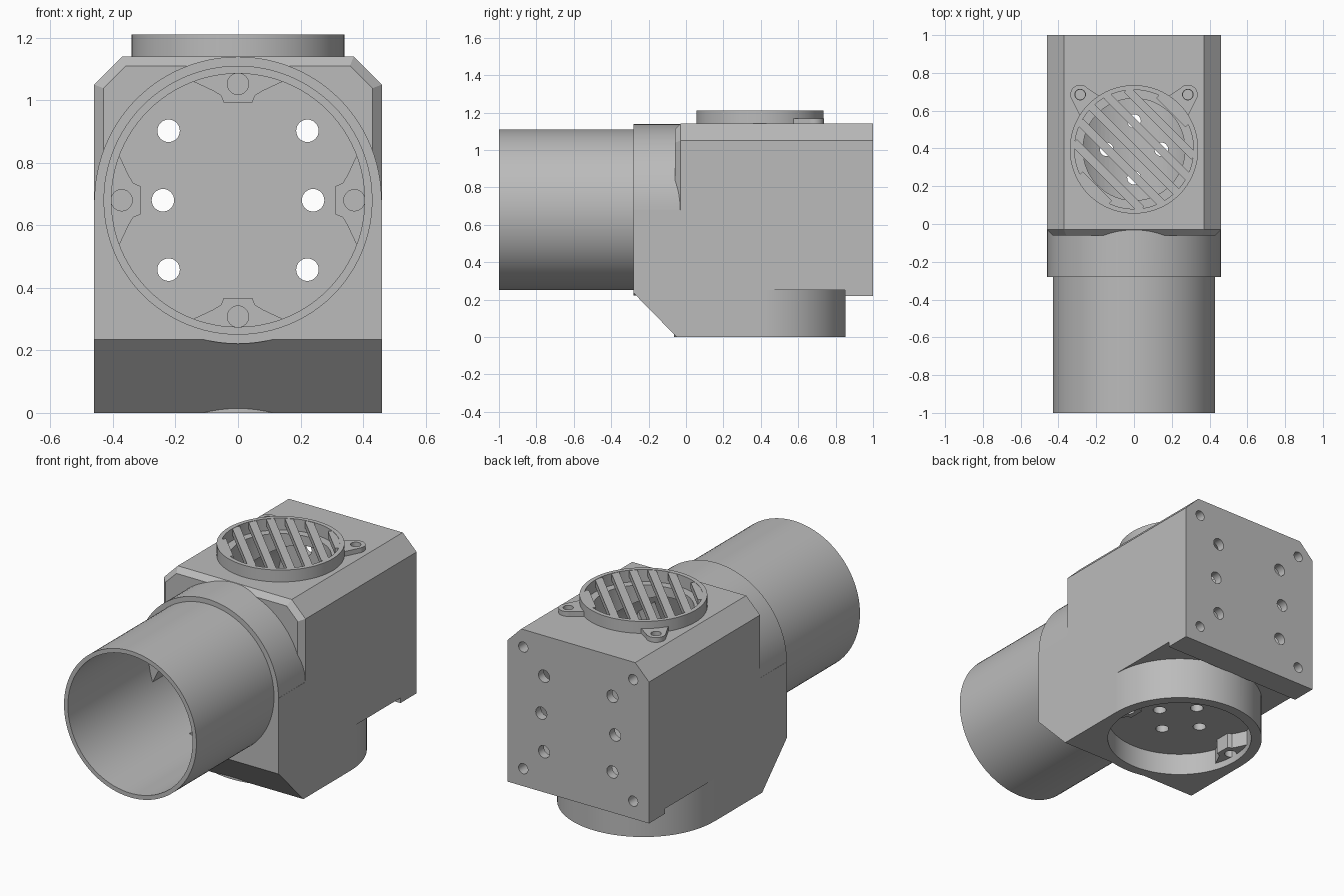
import bpy, bmesh
from math import sin, cos, pi, sqrt
from mathutils import Matrix

cube = bpy.data.objects.get("Cube")
if cube:
    bpy.data.objects.remove(cube, do_unlink=True)

GREY = (0.5, 0.5, 0.5, 1)
mat = bpy.data.materials.new("plain grey")
mat.use_nodes = True
mat.diffuse_color = GREY
bsdf = next(n for n in mat.node_tree.nodes if n.type == 'BSDF_PRINCIPLED')
bsdf.inputs["Base Color"].default_value = GREY

AXIS_Z = 0.68   # height of the pipe axis
VENT_Y = 0.395  # centre of the vent and the bottom socket
HALF = 0.46     # half width of the housing
BORE = 0.405


def place(axis, u, v, w):
    """Put a 2D profile point at distance w along an axis."""
    return {'x': (w, u, v), 'y': (u, w, v), 'z': (u, v, w)}[axis]


def loft(name, axis, prof_a, a, b, prof_b=None):
    """Solid between two matching profiles."""
    bm = bmesh.new()
    ra = [bm.verts.new(place(axis, u, v, a)) for u, v in prof_a]
    rb = [bm.verts.new(place(axis, u, v, b)) for u, v in (prof_b or prof_a)]
    n = len(ra)
    bm.faces.new(ra)
    bm.faces.new(rb)
    for i in range(n):
        j = (i + 1) % n
        bm.faces.new((ra[i], ra[j], rb[j], rb[i]))
    bmesh.ops.recalc_face_normals(bm, faces=bm.faces)
    mesh = bpy.data.meshes.new(name)
    bm.to_mesh(mesh)
    bm.free()
    mesh.materials.append(mat)
    ob = bpy.data.objects.new(name, mesh)
    bpy.context.collection.objects.link(ob)
    return ob


def cylinder(name, axis, centre, r, a, b, n=96):
    ring = [(centre[0] + r * cos(2 * pi * i / n),
             centre[1] + r * sin(2 * pi * i / n)) for i in range(n)]
    return loft(name, axis, ring, a, b)


def combine(ob, tool, op='DIFFERENCE'):
    """Apply a boolean and discard the tool."""
    tool.hide_render = True
    mod = ob.modifiers.new("bool", 'BOOLEAN')
    mod.operation, mod.solver, mod.object = op, 'EXACT', tool
    bpy.context.view_layer.objects.active = ob
    bpy.ops.object.modifier_apply(modifier=mod.name)
    bpy.data.objects.remove(tool, do_unlink=True)


def hole(ob, axis, centre, r, a, b, n=32):
    combine(ob, cylinder("cutter", axis, centre, r, a, b, n))


def roof(inset):
    """Cross-section of the housing with cut upper corners."""
    w, t = HALF - inset, 1.14 - inset
    s = 0.37 - inset * 0.4
    return [(-w, -0.1), (w, -0.1), (w, 1.05 - inset * 0.4), (s, t),
            (-s, t), (-w, 1.05 - inset * 0.4)]


# Housing: side profile, trimmed to the bevelled cross-section
side = [(-0.28, 0.235), (-0.05, 0), (VENT_Y, 0), (VENT_Y, 0.25), (0.85, 0.25),
        (0.85, 0.22), (1, 0.22), (1, 1.3), (-0.03, 1.3), (-0.03, AXIS_Z),
        (-0.28, AXIS_Z)]
housing = loft("housing", 'x', side, -0.6, 0.6)
combine(housing, loft("trim", 'y', roof(0), -0.5, 1.2), 'INTERSECT')

# Bevelled upper front edge
nose = [(u, max(v, 0.5)) for u, v in roof(0)]
nose_in = [(u, max(v, 0.5)) for u, v in roof(0.03)]
combine(housing, loft("nose", 'y', nose, -0.03, -0.06, nose_in), 'UNION')

# Round collar at the front and round skirt underneath
combine(housing, cylinder("collar", 'y', (0, AXIS_Z), 0.459, -0.28, 0.1), 'UNION')
combine(housing, cylinder("skirt", 'z', (0, VENT_Y), 0.459, 0, 0.3), 'UNION')

# Main bore, bottom socket and vent opening
hole(housing, 'y', (0, AXIS_Z), BORE, -0.5, 0.95, 96)
hole(housing, 'z', (0, VENT_Y), 0.4, -0.1, 0.13, 96)
hole(housing, 'z', (0, VENT_Y), 0.27, 0.8, 1.3, 96)

# Floor holes
for x, y in ((0.145, 0), (-0.145, 0), (0, 0.15), (0, -0.15)):
    hole(housing, 'z', (x, VENT_Y + y), 0.036, 0, 0.5)

# Back wall holes and corner screw holes
for s in (-1, 1):
    for x, z in ((0.222, 0.222), (0.24, 0), (0.222, -0.222)):
        hole(housing, 'y', (s * x, AXIS_Z + z), 0.036, 0.8, 1.1)
    for z in (-0.357, 0.357):
        hole(housing, 'y', (s * 0.357, AXIS_Z + z), 0.03, 0.9, 1.1)
    hole(housing, 'z', (s * 0.285, 0.685), 0.026, 1.08, 1.3)

# Front pipe
pipe = cylinder("front_pipe", 'y', (0, AXIS_Z), 0.43, -1, -0.28)
hole(pipe, 'y', (0, AXIS_Z), BORE, -1.1, -0.1, 96)

# Vent rim
rim = cylinder("vent_rim", 'z', (0, VENT_Y), 0.34, 1.13, 1.21)
hole(rim, 'z', (0, VENT_Y), 0.315, 1, 1.3, 96)

# Diagonal vent slats
for k in range(-3, 4):
    d = 0.099 * k
    half = sqrt(0.32 ** 2 - d * d) if abs(k) < 3 else 0.11
    bar = loft("vent_slat", 'z', [(-half, d - 0.022), (half, d - 0.022),
                                  (half, d + 0.022), (-half, d + 0.022)], 1.17, 1.208)
    bar.data.transform(Matrix.Translation((0, VENT_Y, 0)) @ Matrix.Rotation(-pi / 4, 4, 'Z'))

# Screw ears beside the vent
for s in (-1, 1):
    ear = cylinder("vent_ear", 'z', (s * 0.285, 0.685), 0.052, 1.13, 1.168, 48)
    web = [(s * 0.333, 0.665), (s * 0.27, 0.735), (s * 0.17, 0.67), (s * 0.28, 0.56)]
    combine(ear, loft("web", 'z', web, 1.13, 1.168), 'UNION')
    combine(ear, cylinder("rim_gap", 'z', (0, VENT_Y), 0.33, 1, 1.3))
    hole(ear, 'z', (s * 0.285, 0.685), 0.028, 1, 1.3)

# Screw tabs inside the pipe and the bottom socket
half_tab = [(0.405, 0.13), (0.378, 0.14), (0.35, 0.08), (0.335, 0.055), (0.312, 0.045)]
tab_shape = half_tab + [(u, -v) for u, v in reversed(half_tab)]


def tab(name, axis, centre, angle, a, b, blind):
    c, s = cos(angle), sin(angle)
    pts = [(centre[0] + u * c - v * s, centre[1] + u * s + v * c) for u, v in tab_shape]
    ob = loft(name, axis, pts, a, b)
    hole(ob, axis, (centre[0] + 0.372 * c, centre[1] + 0.372 * s), 0.034, a - 0.1, blind)


for i in range(4):
    tab("pipe_tab", 'y', (0, AXIS_Z), i * pi / 2, -0.25, -0.1, -0.13)
for i in range(2):
    tab("socket_tab", 'z', (0, VENT_Y), i * pi, 0.04, 0.14, 0.11)

# Smooth the round walls, keep the edges crisp
bpy.ops.object.select_all(action='DESELECT')
for ob in bpy.context.collection.objects:
    if ob.type == 'MESH':
        ob.select_set(True)
        bpy.context.view_layer.objects.active = ob
bpy.ops.object.shade_smooth_by_angle(angle=pi / 9)
